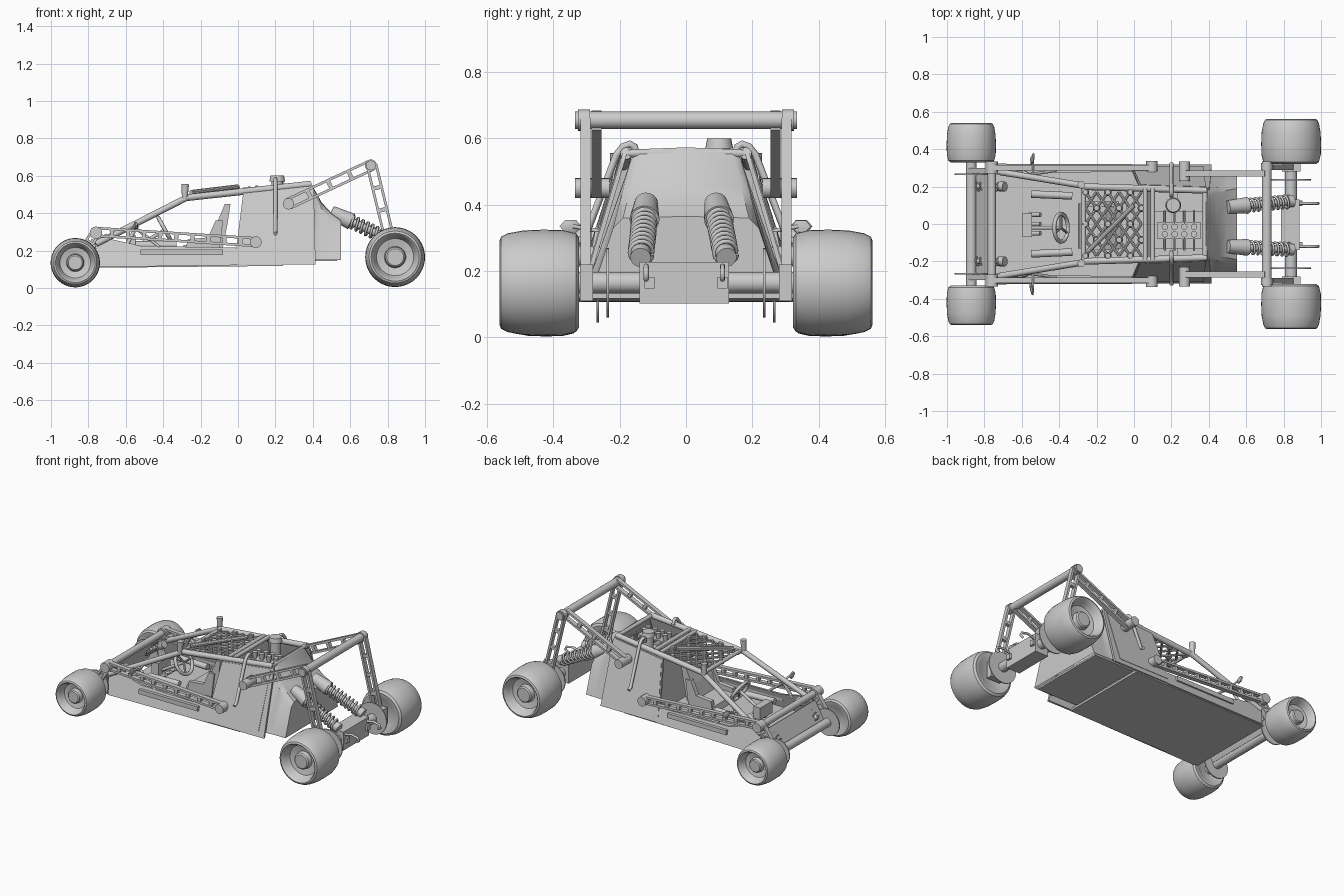
import bpy, bmesh
from math import pi, sin, cos, radians
from mathutils import Vector, Matrix

if "Cube" in bpy.data.objects:
    bpy.data.objects.remove(bpy.data.objects["Cube"])

V = Vector
SIDES = ((1, "left"), (-1, "right"))


def finish(name, bm, smooth=True):
    bmesh.ops.recalc_face_normals(bm, faces=bm.faces)
    me = bpy.data.meshes.new(name)
    bm.to_mesh(me)
    bm.free()
    ob = bpy.data.objects.new(name, me)
    bpy.context.collection.objects.link(ob)
    if smooth:
        for p in me.polygons:
            p.use_smooth = True
        me.set_sharp_from_angle(angle=radians(35))
    return ob


def add_tube(bm, a, b, r, r2=None, seg=16):
    a, b = V(a), V(b)
    d = b - a
    m = Matrix.Translation((a + b) / 2) @ d.to_track_quat('Z', 'Y').to_matrix().to_4x4()
    bmesh.ops.create_cone(bm, cap_ends=True, segments=seg, radius1=r,
                          radius2=r if r2 is None else r2, depth=d.length, matrix=m)


def tube(name, a, b, r, r2=None, seg=16):
    bm = bmesh.new()
    add_tube(bm, a, b, r, r2, seg)
    return finish(name, bm)


def add_box(bm, c, s, rot=None):
    m = Matrix.Translation(c) @ (rot or Matrix()) @ Matrix.Diagonal((*s, 1))
    bmesh.ops.create_cube(bm, size=1, matrix=m)


def box(name, c, s, rot=None):
    bm = bmesh.new()
    add_box(bm, c, s, rot)
    return finish(name, bm, False)


def lathe(name, profile, loc, side, seg=40):
    # profile of (radius, distance along y)
    bm = bmesh.new()
    vs = [bm.verts.new((r, y, 0)) for r, y in profile]
    es = [bm.edges.new(p) for p in zip(vs, vs[1:])]
    bmesh.ops.spin(bm, geom=vs + es, axis=(0, 1, 0), cent=(0, 0, 0), angle=2 * pi, steps=seg)
    bmesh.ops.remove_doubles(bm, verts=bm.verts, dist=1e-4)
    for v in bm.verts:
        v.co = V(loc) + V((v.co.x, v.co.y * side, v.co.z))
    return finish(name, bm)


def prism(name, pts, ya, yb):
    # xz outline between two y surfaces, each a function of z
    bm = bmesh.new()
    a = [bm.verts.new((x, ya(z), z)) for x, z in pts]
    b = [bm.verts.new((x, yb(z), z)) for x, z in pts]
    n = len(pts)
    bm.faces.new(a)
    bm.faces.new(b)
    for i in range(n):
        bm.faces.new((a[i], a[(i + 1) % n], b[(i + 1) % n], b[i]))
    return finish(name, bm, False)


def path(name, pts, r):
    cu = bpy.data.curves.new(name, 'CURVE')
    cu.dimensions = '3D'
    cu.bevel_depth, cu.bevel_resolution, cu.use_fill_caps = r, 2, True
    sp = cu.splines.new('POLY')
    sp.points.add(len(pts) - 1)
    for p, q in zip(sp.points, pts):
        p.co = (*q, 1)
    sp.use_smooth = True
    ob = bpy.data.objects.new(name, cu)
    bpy.context.collection.objects.link(ob)
    return ob


def shock(name, a, b, r, turns):
    a, b = V(a), V(b)
    d = b - a
    q = d.to_track_quat('Z', 'Y')
    n = turns * 14
    path(name + "_spring", [a + d * (i / n) + q @ V((r * cos(i * pi / 7), r * sin(i * pi / 7), 0))
                            for i in range(n + 1)], r * .2)
    tube(name + "_rod", a, b, r * .6)


def truss(name, a, b, y, gap, n, width=.03):
    # ladder beam: two rails and rungs in a vertical plane
    a, b = V((a[0], y, a[1])), V((b[0], y, b[1]))
    d = b - a
    u = d.normalized()
    w = V((-u.z, 0, u.x))
    rot = Matrix(((u.x, 0, w.x), (0, 1, 0), (u.z, 0, w.z))).to_4x4()
    bm = bmesh.new()
    for s in (1, -1):
        add_box(bm, (a + b) / 2 + w * gap / 2 * s, (d.length, width, .014), rot)
    for i in range(1, n + 1):
        add_box(bm, a + d * i / (n + 1), (.022, width * .8, gap), rot)
    finish(name, bm, False)


def body_y(z):
    return .32 - (z - .12) * .295


def roof_z(x):
    return .49 + .12 * (x + .27)


# wheels: barrel tyre, recessed rim and hub
WHEEL = [(0, .06), (.5, .06), (.6, .02), (.84, 0), (.93, .04), (.99, .2), (1, .45), (.985, .7), (.93, .9),
         (.87, .98), (.8, 1), (.75, .97), (.7, .86), (.62, .76), (.36, .72), (.33, .84), (.28, .87), (0, .87)]
for s, sd in SIDES:
    for nm, x, z, r, y0, w in (("front", -.87, .135, .132, .33, .21), ("rear", .84, .165, .16, .322, .24)):
        lathe(f"{nm}_wheel_{sd}", [(a * r, b * w) for a, b in WHEEL], (x, s * y0, z), s)
tube("front_axle", (-.87, -.34, .135), (-.87, .34, .135), .028)
tube("rear_axle", (.84, -.34, .165), (.84, .34, .165), .032)

# floor and tail underside
box("floor", (-.26, 0, .12), (1.0, .62, .014), Matrix.Rotation(-.01, 4, 'Y'))
box("rear_floor", (.38, 0, .15), (.3, .54, .012))

# sloped side panels, pillars, roof rails
for s, sd in SIDES:
    outer, inner = (lambda z: s * body_y(z)), (lambda z: s * (body_y(z) - .014))
    prism("sill_" + sd, [(-.74, .112), (-.77, .26), (-.72, .27), (-.52, .225), (-.01, .215), (0, .122)], outer, inner)
    prism("rear_side_panel_" + sd, [(-.02, .125), (.03, .525), (.39, .568), (.405, .53), (.415, .125)], outer, inner)
    prism("panel_overlay_" + sd, [(-.01, .16), (.035, .5), (.385, .54), (.37, .16)],
          lambda z: s * (body_y(z) + .003), inner)
    box("step_" + sd, (-.3, s * .3, .19), (.44, .03, .03))
    tube("front_pillar_" + sd, (-.76, s * .285, .235), (-.27, s * .205, .485), .017)
    tube("pillar_brace_" + sd, (-.6, s * .28, .22), (-.53, s * .25, .35), .01)
    tube("door_brace_" + sd, (-.42, s * .285, .22), (-.56, s * .265, .33), .008)
    tube("roof_rail_" + sd, (-.28, s * .2, .482), (.39, s * .18, .555), .018)
    tube("roof_lamp_" + sd, (-.285, s * .21, .47), (-.282, s * .21, .555), .015, .02)
    # wing mirrors
    tube("mirror_stalk_" + sd, (-.54, s * .26, .32), (-.54, s * .34, .335), .006)
    o = lathe("mirror_" + sd, [(0, -.012), (.03, -.008), (.034, 0), (0, .012)], (0, 0, 0), s, 6)
    o.data.transform(Matrix.Translation((-.545, s * .348, .335)) @ Matrix.Rotation(pi / 2 - .2 * s, 4, 'Z')
                     @ Matrix.Diagonal((1, 1, .65, 1)))
    # bent side pipe from roof to flank
    path("side_pipe_" + sd, [(.2, s * y, z) for y, z in ((.15, .55), (.155, .575), (.17, .583), (.19, .575),
                             (.21, .55), (.305, .3), (.325, .29))], .011)

# cross members and windscreen-side tubes
for i, (x, y, z) in enumerate(((-.27, .2, .485), (.06, .19, .53), (.1, .19, .535), (.38, .18, .555))):
    tube(f"roof_crossbar_{i}", (x, -y, z), (x, y, z), .013)

# roof lattice with round nodes
bm = bmesh.new()
nx, ny = 5, 4
pt = lambda i, j: V((-.26 + i * .3 / nx, -.17 + j * .34 / ny, roof_z(-.26 + i * .3 / nx) - .005))
for i in range(nx + 1):
    for j in range(ny + 1):
        p = pt(i, j)
        if (i + j) % 2 == 0:
            add_tube(bm, p - V((0, 0, .015)), p + V((0, 0, .015)), .021, .014, 10)
        for k in (1, -1):
            if i < nx and 0 <= j + k <= ny:
                add_tube(bm, p, pt(i + 1, j + k), .008, seg=8)
add_tube(bm, (-.25, -.15, .51), (.0, .1, .54), .014, seg=10)
finish("roof_lattice", bm)

# tail shell lofted from cross sections (x bottom, x top, z top, y bottom, y top)
bm = bmesh.new()
rows = []
for x, zt, yb, yt in ((.385, .568, .3, .165), (.41, .52, .285, .18), (.445, .455, .282, .195),
                      (.495, .4, .28, .21), (.55, .36, .28, .22)):
    rows.append([bm.verts.new(p) for p in ((x, -yb, .15), (x, -yt, zt - .03), (x, -yt + .03, zt), (x, 0, zt + .005),
                                           (x, yt - .03, zt), (x, yt, zt - .03), (x, yb, .15))])
for a, b in zip(rows, rows[1:]):
    for i in range(6):
        bm.faces.new((a[i], a[i + 1], b[i + 1], b[i]))
bm.faces.new(rows[-1])
finish("tail_shell", bm)

# bulkhead behind the seat
bm = bmesh.new()
bm.faces.new([bm.verts.new(p) for p in ((.06, -.3, .13), (.06, .3, .13), (.09, .19, .53), (.09, -.19, .53))])
finish("bulkhead", bm, False)

# engine with intake stacks, and exhaust
box("engine_block", (.24, -.03, .37), (.26, .2, .2))
box("engine_head", (.24, -.035, .485), (.23, .09, .04))
bm = bmesh.new()
for i in range(4):
    x = .165 + i * .052
    for y in (-.055, -.015):
        add_tube(bm, (x, y, .5), (x, y, .545), .012, .017, 12)
    for y0, y1 in ((0, .07), (-.07, -.14)):
        add_tube(bm, (x, y0, .5), (x, y1, .5), .006, seg=8)
        add_tube(bm, (x, y1, .5), (x, y1, .42), .006, seg=8)
finish("engine_stacks", bm)
tube("exhaust_stack", (.21, .1, .3), (.21, .1, .575), .032)
tube("exhaust_cap", (.21, .1, .57), (.21, .1, .6), .042, .036, 24)

# seat and steering
prism("seat", [(-.3, .19), (-.29, .23), (-.15, .235), (-.12, .33), (-.07, .45), (-.04, .45), (-.055, .35),
               (-.08, .22), (-.12, .18)], lambda z: -.13, lambda z: .11)
for s, sd in SIDES:
    prism("seat_bolster_" + sd, [(-.28, .2), (-.27, .26), (-.16, .27), (-.12, .36), (-.08, .36), (-.1, .2)],
          lambda z: -.01 + s * .13, lambda z: -.01 + s * .1)
axis = V((1, 0, .55)).normalized()
q = axis.to_track_quat('Z', 'Y')
c = V((-.39, -.02, .31))
ring = [c + q @ V((.075 * cos(t * pi / 16), .075 * sin(t * pi / 16), 0)) for t in range(33)]
path("steering_wheel", ring, .011)
for k in (0, 10, 22):
    tube(f"steering_spoke_{k}", c, ring[k], .007, seg=8)
tube("steering_column", c, (-.58, -.02, .2), .01)
box("dashboard", (-.57, -.005, .24), (.05, .13, .08))
for k in (-1, 0, 1):
    tube(f"pedal_{k}", (-.56, k * .05, .17), (-.5, k * .05, .21), .012)

# front suspension: beam, nose plate, links, shocks, ladder arms
tube("front_beam", (-.76, -.325, .295), (-.76, .325, .295), .022)
box("nose_plate", (-.81, 0, .2), (.012, .52, .14), Matrix.Rotation(.5, 4, 'Y'))
for s, sd in SIDES:
    truss("front_arm_" + sd, (-.76, .3), (.1, .245), s * .3, .04, 9)
    tube("front_arm_hub_" + sd, (-.76, s * .27, .295), (-.76, s * .335, .295), .033, seg=24)
    tube("front_arm_pivot_" + sd, (.095, s * .26, .245), (.095, s * .338, .245), .031, seg=24)
    truss("front_link_" + sd, (-.76, .295), (-.87, .14), s * .285, .04, 2)
    tube("front_brake_" + sd, (-.87, s * .262, .135), (-.87, s * .27, .135), .09, seg=28)
    shock("front_shock_" + sd, (-.84, s * .2, .17), (-.7, s * .2, .27), .022, 6)
    tube("damper_canister_" + sd, (-.55, s * .16, .23), (-.33, s * .15, .23), .02)
    tube("front_lamp_" + sd, (-.72, s * .2, .25), (-.69, s * .2, .27), .026)

# rear suspension: ladder arms, crossbar, shocks, gearbox
tube("rear_crossbar", (.71, -.335, .655), (.71, .335, .655), .026, seg=24)
for s, sd in SIDES:
    truss("rear_upper_arm_" + sd, (.27, .45), (.71, .655), s * .27, .05, 3)
    truss("rear_down_arm_" + sd, (.715, .655), (.83, .18), s * .303, .048, 3)
    tube("rear_arm_pivot_" + sd, (.27, s * .23, .45), (.27, s * .335, .45), .03, seg=24)
    tube("rear_crossbar_hub_" + sd, (.71, s * .29, .655), (.71, s * .325, .655), .032, seg=24)
    tube("rear_brake_" + sd, (.84, s * .232, .165), (.84, s * .24, .165), .105, seg=32)
    box("rear_upright_" + sd, (.84, s * .3, .165), (.1, .04, .11))
    top, low = V((.5, s * .105 - .015, .405)), V((.83, s * .128 - .008, .25))
    d = low - top
    tube("rear_shock_dome_" + sd, top, top + d * .32, .035, .045, 24)
    shock("rear_shock_" + sd, top + d * .3, low, .034, 9)
    tube("rear_shock_mount_" + sd, low - d * .03, low + d * .06, .031, seg=20)
    path("tow_hook_" + sd, [(x, s * .115 - .005, z) for x, z in ((.87, .2), (.93, .215), (.975, .205), (.985, .185),
                                                              (.965, .175))], .008)
    box("hook_base_" + sd, (.89, s * .11, .165), (.02, .03, .035))
box("gearbox", (.835, -.005, .165), (.1, .27, .125))
